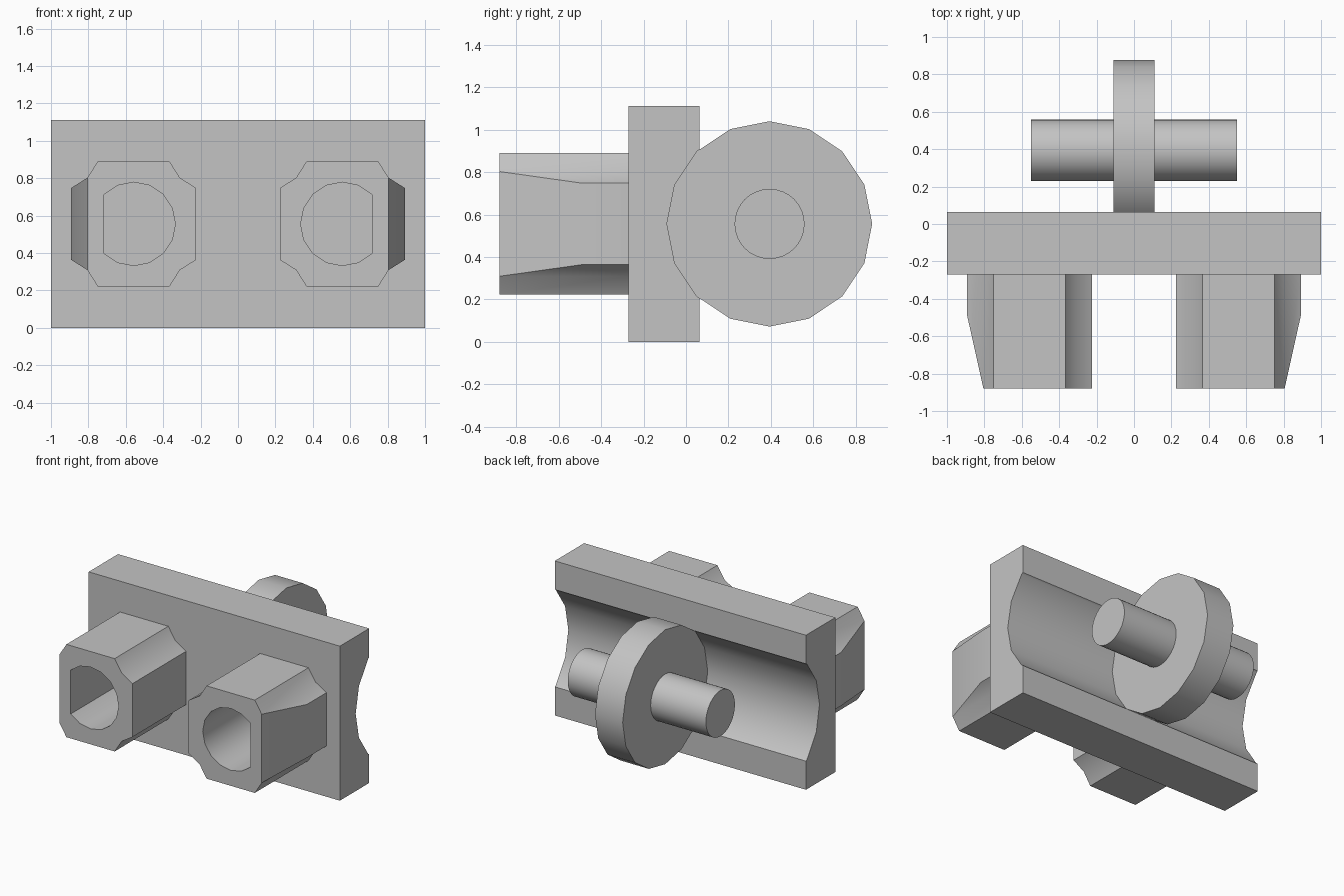
import bpy, bmesh
from math import sin, cos, pi, radians
from mathutils import Vector

cube = bpy.data.objects.get("Cube")
if cube:
    bpy.data.objects.remove(cube, do_unlink=True)

grey = bpy.data.materials.new("light grey")
grey.use_nodes = True
COLOUR = (0.55, 0.55, 0.55, 1)
grey.diffuse_color = COLOUR
grey.node_tree.nodes["Principled BSDF"].inputs["Base Color"].default_value = COLOUR

MID = 0.556                       # height of all centre lines
WHEEL_Y, WHEEL_R = 0.394, 0.484
FRONT, PLATE_FRONT, PLATE_BACK, HEIGHT = -0.88, -0.27, 0.064, 1.112


def arc(cx, cy, r, first, last, sides):
    """Corners first..last of a regular polygon."""
    return [(cx + r * cos(2 * pi * i / sides), cy + r * sin(2 * pi * i / sides))
            for i in range(first, last + 1)]


def prism(name, profile, axis, start, end, cut=None):
    """Extrude a profile along x (profile is y, z) or y (profile is x, z)."""
    bm = bmesh.new()
    place = (lambda a, b: (start, a, b)) if axis == "x" else (lambda a, b: (a, start, b))
    face = bm.faces.new([bm.verts.new(place(a, b)) for a, b in profile])
    step = Vector((end - start, 0, 0) if axis == "x" else (0, end - start, 0))
    new = bmesh.ops.extrude_face_region(bm, geom=[face], use_keep_orig=True)["geom"]
    bmesh.ops.translate(bm, vec=step, verts=[v for v in new if isinstance(v, bmesh.types.BMVert)])
    if cut:
        geom = bm.verts[:] + bm.edges[:] + bm.faces[:]
        bmesh.ops.bisect_plane(bm, geom=geom, dist=1e-5, plane_co=cut[0],
                               plane_no=cut[1], clear_outer=True)
        bmesh.ops.holes_fill(bm, edges=[e for e in bm.edges if e.is_boundary], sides=0)
    bmesh.ops.recalc_face_normals(bm, faces=bm.faces[:])
    mesh = bpy.data.meshes.new(name)
    bm.to_mesh(mesh)
    bm.free()
    mesh.materials.append(grey)
    obj = bpy.data.objects.new(name, mesh)
    bpy.context.collection.objects.link(obj)
    return obj


def select(obj):
    bpy.ops.object.select_all(action="DESELECT")
    obj.select_set(True)
    bpy.context.view_layer.objects.active = obj


def smooth(obj):
    select(obj)
    bpy.ops.object.shade_smooth_by_angle(angle=radians(30))


# Plate with a concave groove along its back
groove = arc(WHEEL_Y, MID, WHEEL_R, 6, 10, 16)[::-1]
lip = 0.35
plate_profile = ([(PLATE_FRONT, 0), (PLATE_BACK, 0), (PLATE_BACK, MID - lip)] + groove +
                 [(PLATE_BACK, MID + lip), (PLATE_BACK, HEIGHT), (PLATE_FRONT, HEIGHT)])
smooth(prism("back_plate", plate_profile, "x", -1, 1))

# Wheel and axle
smooth(prism("wheel", arc(WHEEL_Y, MID, WHEEL_R, 0, 15, 16), "x", -0.11, 0.11))
smooth(prism("axle", arc(WHEEL_Y, MID, 0.165, 0, 31, 32), "x", -0.55, 0.55))

# Sockets: notched corners, tapered outer side, D-shaped bore
HALF, FLAT, NOTCH = 0.334, 0.192, 0.247
corner = [(HALF, FLAT), (NOTCH, NOTCH), (FLAT, HALF)]
outline = []
for sx, sz in ((1, 1), (-1, 1), (-1, -1), (1, -1)):
    points = corner if sx * sz > 0 else corner[::-1]
    outline += [(sx * a, sz * b) for a, b in points]

for side, label in ((1, "left"), (-1, "right")):
    cx = side * 0.558
    taper_at = Vector((cx + side * NOTCH, FRONT, MID))
    taper_normal = Vector((side * 0.39, -(HALF - NOTCH), 0))
    socket = prism(label + "_socket", [(cx + side * a, MID + b) for a, b in outline],
                   "y", FRONT, PLATE_FRONT, (taper_at, taper_normal))
    bore = [(cx + side * a, MID + b) for a, b in arc(0, 0, 0.223, -6, 6, 16)]
    # The flat of the bore faces the outer side
    bore = [(2 * cx - a, b) for a, b in bore]
    cutter = prism(label + "_bore_cutter", bore, "y", FRONT - 0.1, PLATE_FRONT + 0.1)
    cutter.hide_render = True
    mod = socket.modifiers.new("bore", "BOOLEAN")
    mod.operation, mod.solver, mod.object = "DIFFERENCE", "EXACT", cutter
    select(socket)
    bpy.ops.object.modifier_apply(modifier=mod.name)
    bpy.data.objects.remove(cutter, do_unlink=True)
    smooth(socket)
